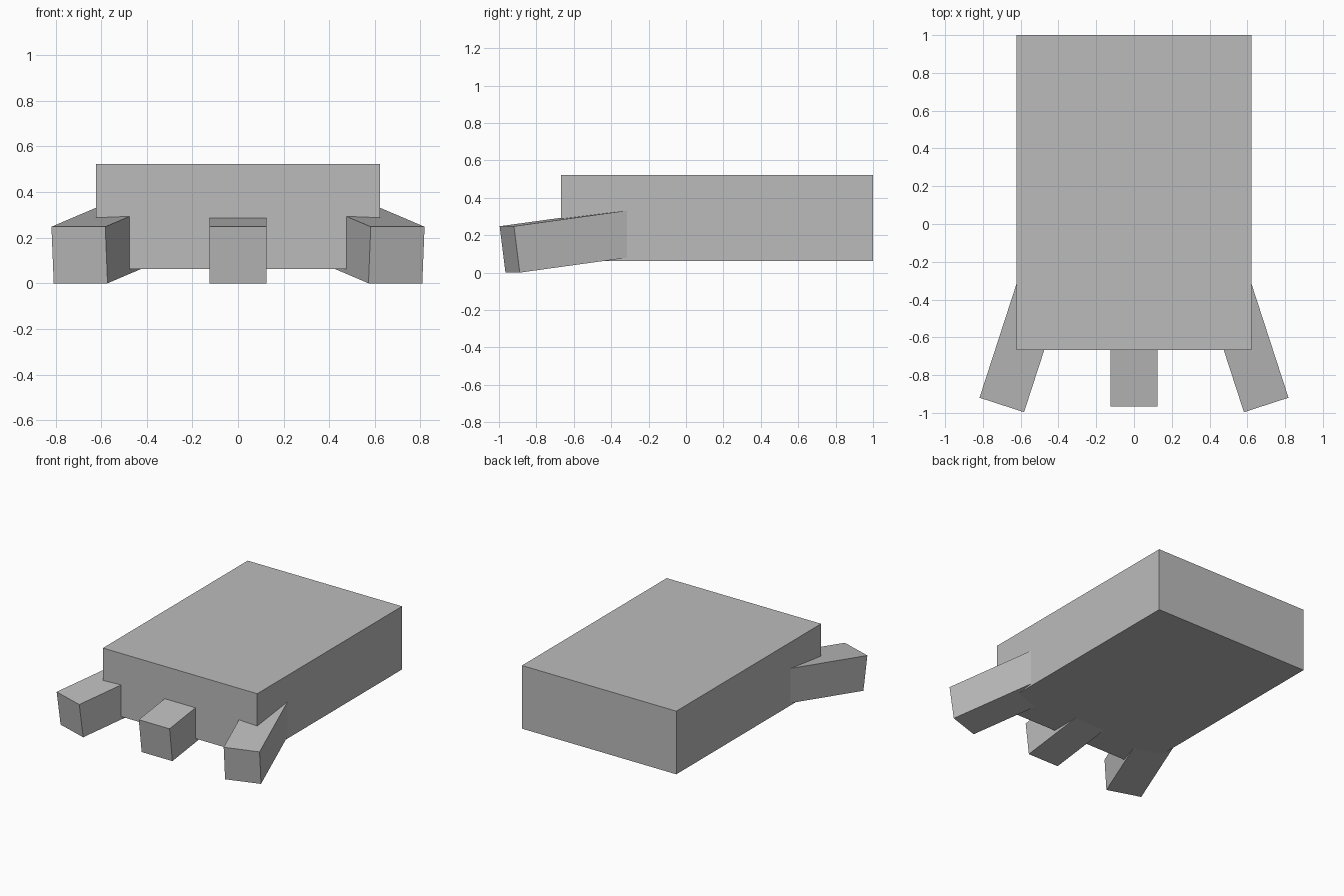
import bpy
import bmesh
import math
from mathutils import Matrix, Vector

if "Cube" in bpy.data.objects:
    bpy.data.objects.remove(bpy.data.objects["Cube"])

grey = bpy.data.materials.new("plain_grey")
grey.diffuse_color = (0.50, 0.50, 0.50, 1)
grey.use_nodes = True
grey.node_tree.nodes["Principled BSDF"].inputs["Base Color"].default_value = grey.diffuse_color


def box(name, low, high, matrix=Matrix()):
    """Box between two corners, then placed by a matrix."""
    low, high = Vector(low), Vector(high)
    size = Matrix.Diagonal((*(high - low), 1))
    bm = bmesh.new()
    bmesh.ops.create_cube(bm, size=1, matrix=matrix @ Matrix.Translation((low + high) / 2) @ size)
    mesh = bpy.data.meshes.new(name)
    bm.to_mesh(mesh)
    bm.free()
    mesh.materials.append(grey)
    obj = bpy.data.objects.new(name, mesh)
    bpy.context.collection.objects.link(obj)
    return obj


# Foot slab
box("foot_body", (-0.622, -0.667, 0.063), (0.622, 1.0, 0.523))

# Toes: the origin is the middle of the top front edge; they slope down and fan out
PITCH = math.radians(7.5)
for name, x, y, yaw in (("left_toe", -0.70, -0.958, -18),
                        ("middle_toe", 0.0, -0.965, 0),
                        ("right_toe", 0.70, -0.958, 18)):
    place = (Matrix.Translation((x, y, 0.248))
             @ Matrix.Rotation(math.radians(yaw), 4, 'Z')
             @ Matrix.Rotation(PITCH, 4, 'X'))
    box(name, (-0.124, 0, -0.25), (0.124, 0.8, 0), place)
